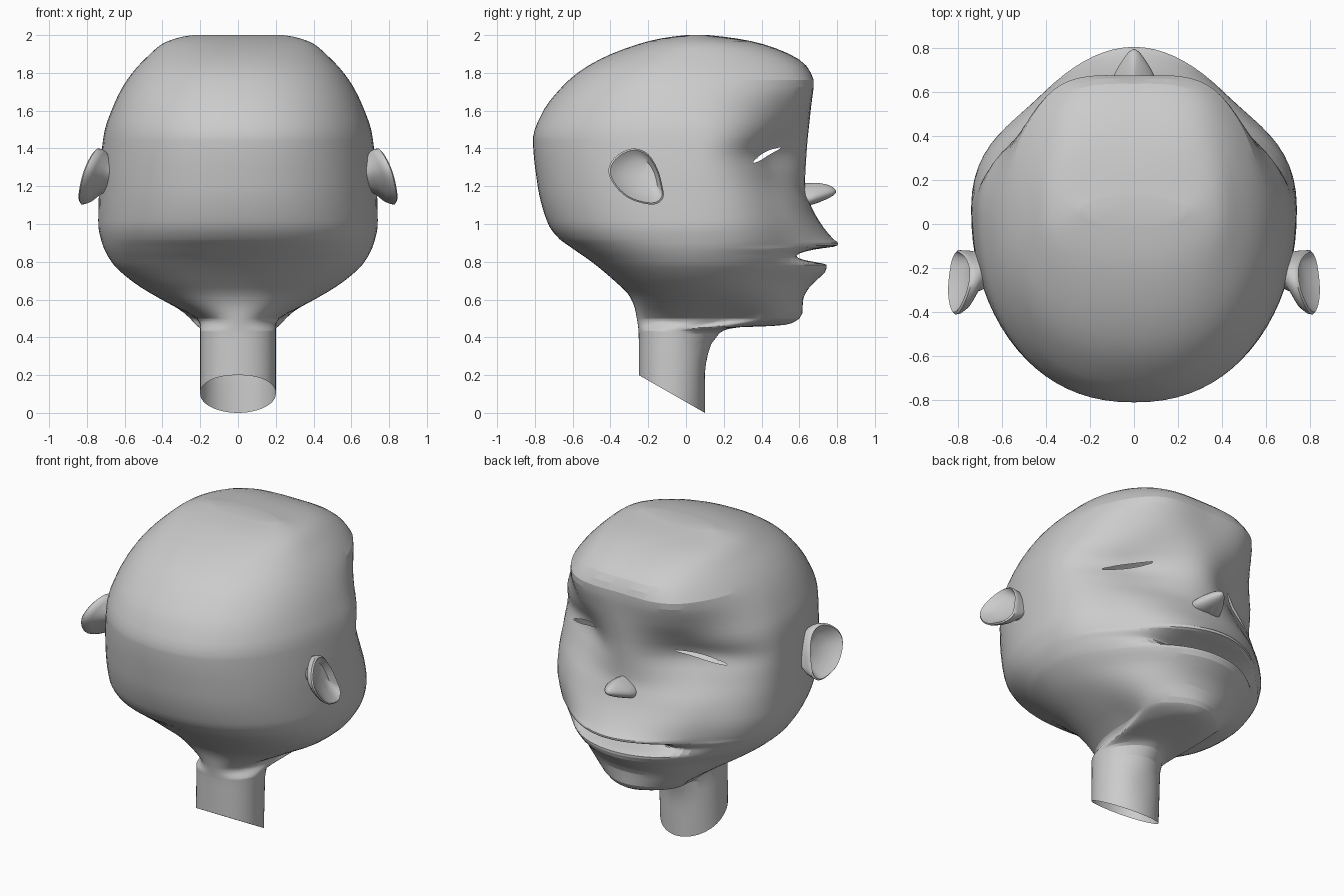
import bpy, bmesh, math
from mathutils import Vector
from mathutils.bvhtree import BVHTree

if "Cube" in bpy.data.objects:
    bpy.data.objects.remove(bpy.data.objects["Cube"])

grey = bpy.data.materials.new("soft_grey")
grey.diffuse_color = (0.6, 0.6, 0.6, 1)
grey.use_nodes = True
grey.node_tree.nodes["Principled BSDF"].inputs["Base Color"].default_value = grey.diffuse_color


def finish(name, bm, angle=50):
    bmesh.ops.recalc_face_normals(bm, faces=bm.faces)
    me = bpy.data.meshes.new(name)
    bm.to_mesh(me)
    bm.free()
    ob = bpy.data.objects.new(name, me)
    bpy.context.collection.objects.link(ob)
    me.materials.append(grey)
    if angle:
        bpy.ops.object.select_all(action='DESELECT')
        ob.select_set(True)
        bpy.context.view_layer.objects.active = ob
        bpy.ops.object.shade_smooth_by_angle(angle=math.radians(angle))
    return ob


def interp(keys, z):
    """Monotone cubic interpolation through (z, value) keys."""
    if z <= keys[0][0]:
        return keys[0][1]
    if z >= keys[-1][0]:
        return keys[-1][1]
    d = [(b[1] - a[1]) / (b[0] - a[0]) for a, b in zip(keys, keys[1:])]

    def slope(i):
        if i == 0 or i == len(keys) - 1:
            return d[0] if i == 0 else d[-1]
        return 0 if d[i-1] * d[i] <= 0 else 2 * d[i-1] * d[i] / (d[i-1] + d[i])
    for i in range(len(d)):
        (z0, a), (z1, b) = keys[i], keys[i + 1]
        if z <= z1:
            h = z1 - z0
            t = (z - z0) / h
            return ((2*t**3 - 3*t*t + 1) * a + (t**3 - 2*t*t + t) * h * slope(i)
                    + (3*t*t - 2*t**3) * b + (t**3 - t*t) * h * slope(i + 1))


def hermite(p, tp, q, tq, t):
    return (p * (2*t**3 - 3*t*t + 1) + tp * (t**3 - 2*t*t + t)
            + q * (3*t*t - 2*t**3) + tq * (t**3 - t*t))


# Profiles by height: half width, back line, face line, widest y, cheek x, y and slope
WIDTH = [(0, .2), (.46, .2), (.5, .22), (.55, .31), (.6, .405), (.7, .565), (.8, .67), (.9, .72),
         (1, .74), (1.2, .735), (1.4, .72), (1.5, .705), (1.6, .67), (1.7, .625), (1.8, .56),
         (1.9, .465), (1.96, .39), (1.99, .3), (2, .24)]
BACK = [(0, -.25), (.4, -.25), (.55, -.27), (.62, -.3), (.7, -.38), (.8, -.5), (.87, -.6),
        (.93, -.68), (1, -.73), (1.2, -.785), (1.45, -.81), (1.6, -.755), (1.7, -.68),
        (1.8, -.575), (1.88, -.44), (1.95, -.26), (1.985, -.12), (2, 0)]
FACE = [(0, .1), (.2, .1), (.33, .12), (.4, .155), (.44, .21), (.455, .3), (.462, .5), (.48, .57),
        (.52, .615), (.6, .62), (.66, .65), (.72, .71), (.76, .745), (.785, .745), (.795, .7),
        (.83, .55), (.865, .68), (.885, .8), (.897, .805), (.92, .78), (1, .715), (1.1, .66),
        (1.2, .63), (1.4, .64), (1.6, .66), (1.75, .675), (1.82, .65), (1.87, .6), (1.92, .5),
        (1.96, .38), (1.985, .25), (2, .12)]
MID = [(0, -.075), (.43, -.07), (.5, .17), (.6, .14), (.7, .08), (.8, .06), (1, .07), (1.4, .07),
       (1.6, .04), (1.8, .03), (2, .06)]
CHEEK_X = [(0, .14), (.43, .14), (.46, .2), (.5, .24), (.6, .31), (.7, .36), (.83, .42),
           (.95, .45), (1.1, .48), (1.25, .44), (1.37, .4), (1.5, .4), (1.75, .4), (1.82, .37),
           (1.9, .33), (1.96, .28), (2, .18)]
CHEEK_Y = [(0, .049), (.4, .07), (.44, .13), (.46, .3), (.5, .45), (.6, .49), (.7, .52), (.78, .56),
           (.83, .545), (.88, .57), (.95, .56), (1.1, .5), (1.25, .445), (1.37, .42),
           (1.5, .48), (1.6, .53), (1.75, .58), (1.82, .55), (1.9, .46), (1.96, .33), (2, .1)]
FLAT = [(1.1, 1), (1.32, .62), (1.42, .62), (1.6, 1)]


def section(z, n=10):
    """Right half of a horizontal slice, from the face line round to the back."""
    w, b, f, c, kx, ky, fl = (interp(k, z) for k in (WIDTH, BACK, FACE, MID, CHEEK_X, CHEEK_Y, FLAT))
    F, K, W = Vector((0, f)), Vector((kx, ky)), Vector((w, c))
    tk = Vector((w, (c - f) * fl)) * .55
    full = 1.2 + .45 * max(0, min(1, (z - .7) / .2, (1.7 - z) / .2))
    pts = [hermite(F, Vector((kx * 1.1, 0)), K, tk, i / n) for i in range(n)]
    pts += [hermite(K, tk, W, Vector((0, (c - ky) * full)), i / n) for i in range(n)]
    for i in range(2 * n + 1):
        a = i / (2 * n) * math.pi / 2
        pts.append(Vector((w * max(0, math.cos(a)) ** .9, c - (c - b) * math.sin(a) ** .9)))
    return pts


def steps(a, b, n):
    return [a + (b - a) * i / n for i in range(n)]


# Head and neck: one loft of slices, open at the slanted neck end
levels = [2 - .2 * (i / 10) ** 2 for i in range(10)] + steps(1.8, 1.46, 9) + steps(1.46, 1.28, 16)
levels += steps(1.28, .92, 11) + steps(.92, .77, 22) + steps(.77, .5, 10) + steps(.5, .42, 12)
levels += steps(.42, 0, 8) + [0]
bm = bmesh.new()
rings = []
for z in levels:
    half = section(z)
    ring = half + [Vector((-p.x, p.y)) for p in half[-2:0:-1]]
    row = []
    for p in ring:
        zz = z
        if z < .4:
            base = .2 * (.1 - p.y) / .35
            zz = base + (.4 - base) * z / .4
        row.append(bm.verts.new((p.x, p.y, zz)))
    rings.append(row)
bm.faces.new(rings[0])
for r, s in zip(rings, rings[1:]):
    for i in range(len(r)):
        j = (i + 1) % len(r)
        bm.faces.new((r[i], s[i], s[j], r[j]))

# Eye openings: slanted slits, wider than the lids leave open
tree = BVHTree.FromBMesh(bm)
EYE, HALF, SLANT = Vector((.41, 1.365)), .145, -.3
slit = []
for f in bm.faces:
    m = f.calc_center_median()
    u = (abs(m.x) - EYE.x) / HALF
    mid = EYE.y + HALF * u * SLANT
    if m.y > .1 and abs(u) < .95 and abs(m.z - mid) < .03 * (1 - u * u):
        slit.append(f)
bmesh.ops.delete(bm, geom=slit, context='FACES')
finish("head_and_neck", bm, 12)

# Eyelids: raised almond rims laid on the face around each slit
for sx, label in ((1, "right"), (-1, "left")):
    bm = bmesh.new()
    loop = []
    for k in range(40):
        a = 2 * math.pi * k / 40
        s = math.sin(a)
        row = []
        # opening height, even margin, lift off the face
        for h, g, lift in ((.045, .014, -.004), (.036, .01, .008), (.022, .006, .011),
                           (.014, .002, .005), (.013, .001, -.015)):
            u = math.cos(a) * (1 + g * 6)
            x = EYE.x + HALF * u
            z = EYE.y + HALF * u * SLANT + h * s * abs(s) + g * s
            pos, nor = tree.ray_cast(Vector((sx * x, 2, z)), Vector((0, -1, 0)))[:2]
            row.append(bm.verts.new(pos + nor * (lift if nor.y > 0 else -lift)))
        loop.append(row)
    for k in range(40):
        p, q = loop[k], loop[(k + 1) % 40]
        for i in range(4):
            bm.faces.new((p[i], p[i + 1], q[i + 1], q[i]))
    finish(label + "_eyelid", bm)

# Nose: wide at the wings, narrowing and lifting towards the tip
bm = bmesh.new()
bmesh.ops.create_uvsphere(bm, u_segments=24, v_segments=14, radius=1)
for v in bm.verts:
    x, y, z = v.co
    t = max(0, y)
    pinch = 1 - .5 * t
    wing = -.018 * abs(x) * (1 - t)
    v.co = (x * .1 * pinch, .655 + y * .14,
            1.15 + z * .048 * (1 - .25 * t) + .02 * t + wing + .02 * max(0, z) * (1 - abs(x)))
finish("nose", bm)

# Ears: flared cups, defined by a teardrop rim in (y, z)
RIM = [(-.12, 1.14), (-.125, 1.2), (-.15, 1.29), (-.2, 1.37), (-.27, 1.4), (-.34, 1.38),
       (-.395, 1.33), (-.41, 1.27), (-.375, 1.2), (-.31, 1.14), (-.23, 1.11), (-.16, 1.105)]
N = len(RIM)
outline = []
for i in range(N):
    p0, p1, p2, p3 = (Vector(RIM[(i + k) % N]) for k in (-1, 0, 1, 2))
    outline += [hermite(p1, (p2 - p0) / 2, p2, (p3 - p1) / 2, t / 3) for t in range(3)]
for sx, label in ((1, "right"), (-1, "left")):
    bm = bmesh.new()
    rows = []
    # scale, forward shift, outward offset for root, back, rim and bowl
    for s, dy, dx in ((.5, .05, -.13), (.62, .04, -.07), (.9, .01, -.035), (.98, 0, -.01),
                      (1, 0, .008), (.94, 0, .016), (.84, .005, 0), (.6, .02, -.03), (.2, .03, -.04)):
        row = []
        for p in outline:
            y, z = -.25 + (p.x + .25) * s + dy, 1.25 + (p.y - 1.25) * s
            x = .785 - .35 * (z - 1.25) - .2 * (y + .27) + dx
            row.append(bm.verts.new((sx * x, y, z)))
        rows.append(row)
    for r, q in zip(rows, rows[1:]):
        for i in range(len(r)):
            j = (i + 1) % len(r)
            bm.faces.new((r[i], r[j], q[j], q[i]))
    bm.faces.new(rows[-1])
    finish(label + "_ear", bm)
